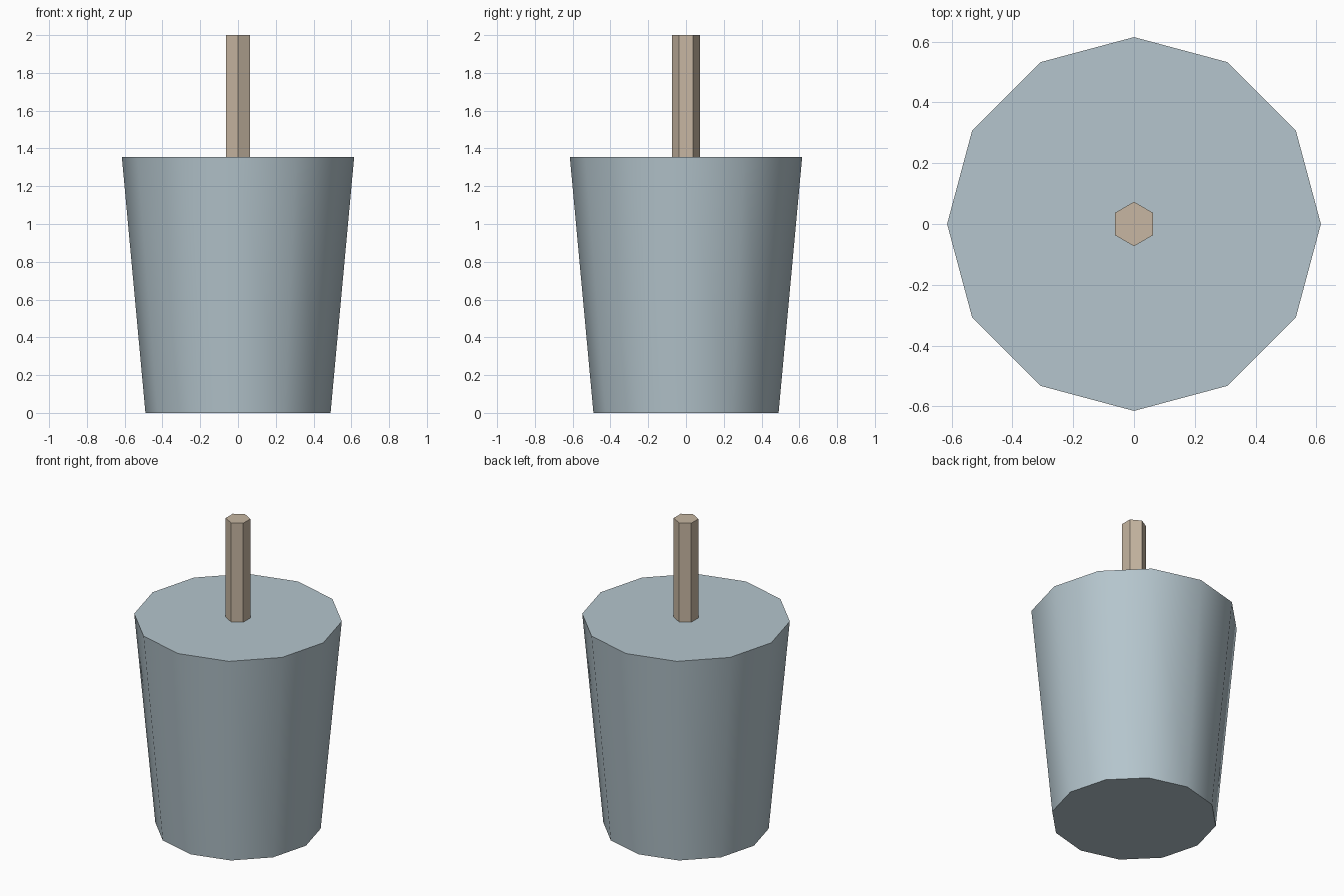
import bpy
import math

cube = bpy.data.objects.get("Cube")
if cube:
    bpy.data.objects.remove(cube, do_unlink=True)


def make_material(name, rgb):
    mat = bpy.data.materials.new(name)
    mat.use_nodes = True
    color = (*rgb, 1.0)
    mat.diffuse_color = color
    mat.node_tree.nodes["Principled BSDF"].inputs["Base Color"].default_value = color
    return mat


def tapered_prism(name, sides, r_bottom, r_top, z_bottom, z_top, mat, smooth_angle):
    bpy.ops.mesh.primitive_cone_add(
        vertices=sides, radius1=r_bottom, radius2=r_top,
        depth=z_top - z_bottom, location=(0, 0, (z_bottom + z_top) / 2))
    obj = bpy.context.object
    obj.name = name
    obj.data.materials.append(mat)
    bpy.ops.object.shade_smooth_by_angle(angle=math.radians(smooth_angle))
    return obj


metal = make_material("pale blue grey", (0.46, 0.56, 0.61))
wood = make_material("pale wood", (0.57, 0.47, 0.36))

# Tapered twelve-sided head, wider at the top
tapered_prism("head", 12, 0.49, 0.615, 0, 1.355, metal, 40)

# Six-sided handle rising from the head
tapered_prism("handle", 6, 0.073, 0.073, 1.355, 2.0, wood, 30)
